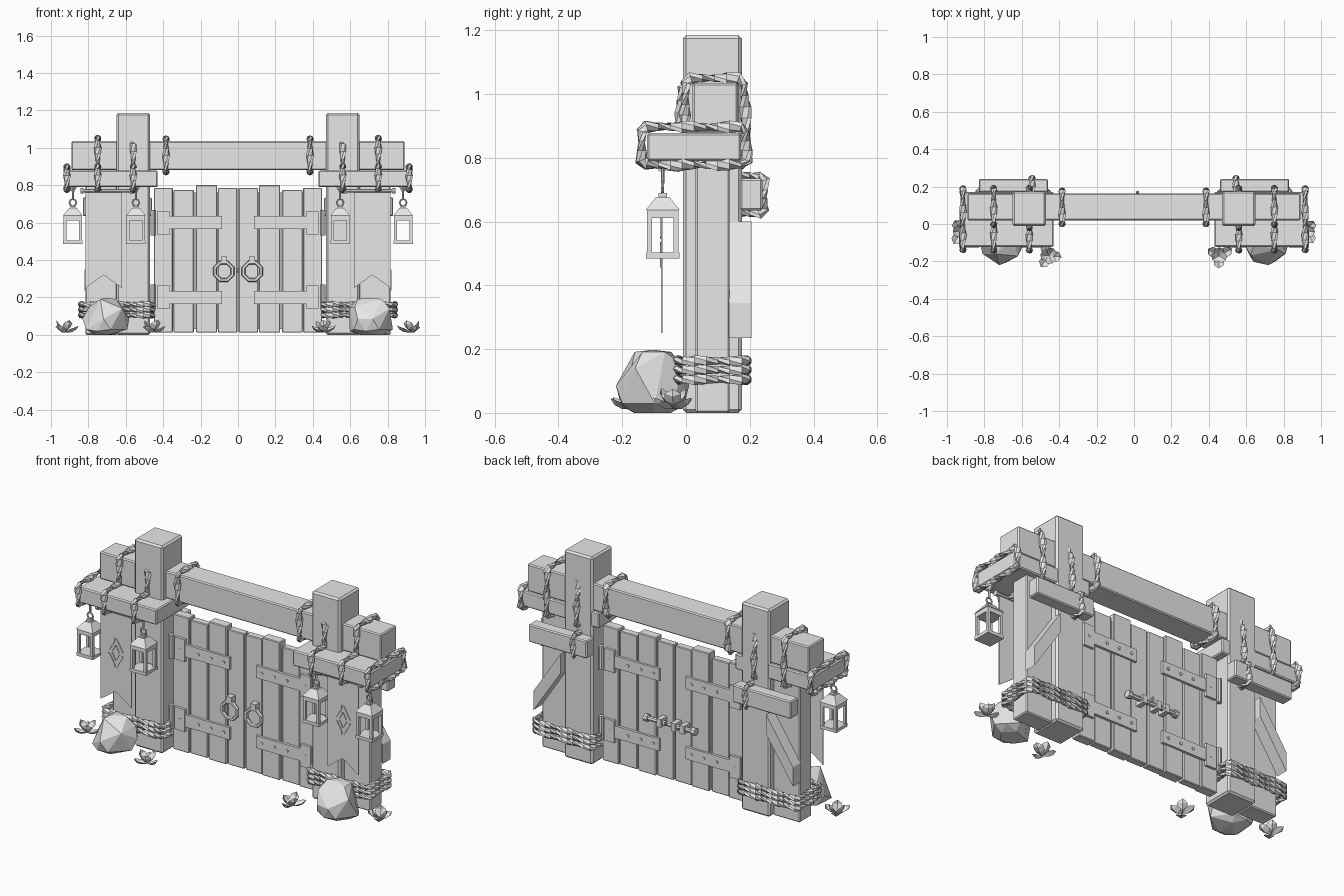
import bpy, bmesh, math, random
from mathutils import Vector, Matrix

if "Cube" in bpy.data.objects:
    bpy.data.objects.remove(bpy.data.objects["Cube"])

random.seed(4)
grey = bpy.data.materials.new("plain grey")
grey.diffuse_color = (0.8, 0.8, 0.8, 1)
grey.use_nodes = True
grey.node_tree.nodes["Principled BSDF"].inputs["Base Color"].default_value = grey.diffuse_color


def finish(bm, name, normals=True):
    if normals:
        bmesh.ops.recalc_face_normals(bm, faces=bm.faces)
    me = bpy.data.meshes.new(name)
    bm.to_mesh(me)
    bm.free()
    me.materials.append(grey)
    ob = bpy.data.objects.new(name, me)
    bpy.context.collection.objects.link(ob)
    return ob


def add_box(bm, x0, x1, y0, y1, z0, z1):
    m = Matrix.Translation(((x0 + x1) / 2, (y0 + y1) / 2, (z0 + z1) / 2)) \
        @ Matrix.Diagonal((abs(x1 - x0), y1 - y0, z1 - z0, 1))
    bmesh.ops.create_cube(bm, size=1, matrix=m)


def box(name, x0, x1, y0, y1, z0, z1, bevel=0.006):
    bm = bmesh.new()
    add_box(bm, x0, x1, y0, y1, z0, z1)
    if bevel:
        bmesh.ops.bevel(bm, geom=bm.edges[:], offset=bevel, segments=1, affect='EDGES')
    return finish(bm, name)


def add_cyl(bm, p, q, r, r2=None, n=8):
    p, q = Vector(p), Vector(q)
    rot = (q - p).to_track_quat('Z', 'Y').to_matrix().to_4x4()
    bmesh.ops.create_cone(bm, cap_ends=True, segments=n, radius1=r, radius2=r if r2 is None else r2,
                          depth=(q - p).length, matrix=Matrix.Translation((p + q) / 2) @ rot)


def prism(name, outline, y0, y1):
    """Extrude an x/z outline from y0 to y1."""
    bm = bmesh.new()
    f = bm.faces.new([bm.verts.new((x, y0, z)) for x, z in outline])
    ext = bmesh.ops.extrude_face_region(bm, geom=[f])
    bmesh.ops.translate(bm, vec=(0, y1 - y0, 0),
                        verts=[v for v in ext["geom"] if isinstance(v, bmesh.types.BMVert)])
    return finish(bm, name)


def add_loop(bm, pts, normal, a, b, step=0.035, twist=0.0, n=6):
    """Sweep an oval section around a closed path, turning it as it goes."""
    pts, normal = [Vector(p) for p in pts], Vector(normal)
    path = []
    for p, q in zip(pts, pts[1:] + pts[:1]):
        k = max(1, round((q - p).length / step))
        path += [p.lerp(q, i / k) for i in range(k)]
    m = len(path)
    turns = math.pi * round(m * twist / math.pi)
    rings = []
    for i, p in enumerate(path):
        t = (path[(i + 1) % m] - path[i - 1]).normalized()
        side = normal.cross(t).normalized()
        ring = []
        for j in range(n):
            u, w = 2 * math.pi * j / n, turns * i / m
            c, s = a * math.cos(u), b * math.sin(u)
            ring.append(bm.verts.new(p + side * (c * math.cos(w) - s * math.sin(w))
                                     + normal * (c * math.sin(w) + s * math.cos(w))))
        rings.append(ring)
    half = (n // 2) if round(turns / math.pi) % 2 else 0
    for i in range(m):
        r0, r1 = rings[i], rings[(i + 1) % m]
        o = half if i == m - 1 else 0
        for j in range(n):
            bm.faces.new((r0[j], r0[(j + 1) % n], r1[(j + 1 + o) % n], r1[(j + o) % n]))


def rope_yz(name, x, pts):
    bm = bmesh.new()
    add_loop(bm, [(x, y, z) for y, z in pts], (1, 0, 0), 0.02, 0.011, twist=0.8)
    return finish(bm, name)


def rect(y0, y1, z0, z1):
    c = 0.015  # softened corners
    return [(y0, z0 + c), (y0, z1 - c), (y0 + c, z1), (y1 - c, z1),
            (y1, z1 - c), (y1, z0 + c), (y1 - c, z0), (y0 + c, z0)]


def lantern(x, y):
    bm = bmesh.new()
    add_box(bm, x - .052, x + .052, y - .052, y + .052, .485, .503)
    add_box(bm, x - .05, x + .05, y - .05, y + .05, .612, .638)
    for sx in (-1, 1):
        for sy in (-1, 1):
            cx, cy = x + sx * .042, y + sy * .042
            add_box(bm, cx - .008, cx + .008, cy - .008, cy + .008, .5, .615)
    # roof, finial, ring, hook and ceiling cone
    m = Matrix.Translation((x, y, .657)) @ Matrix.Rotation(math.pi / 4, 4, 'Z')
    bmesh.ops.create_cone(bm, cap_ends=True, segments=4, radius1=.075, radius2=.03, depth=.04, matrix=m)
    add_box(bm, x - .013, x + .013, y - .013, y + .013, .675, .69)
    add_loop(bm, [(x + .018 * math.cos(i * math.pi / 4), y, .707 + .018 * math.sin(i * math.pi / 4))
                  for i in range(8)], (0, 1, 0), .005, .005, step=1, n=5)
    add_cyl(bm, (x, y, .72), (x, y, .79), .006, n=6)
    add_cyl(bm, (x, y, .765), (x, y, .792), .008, .025, n=6)
    finish(bm, "lantern")


def plant(x, y, turn):
    bm = bmesh.new()
    for k in range(6):
        ang = turn + k * math.pi / 3
        tilt = 0.35 + 0.5 * (k % 2)
        size = random.uniform(.075, .088)
        m = Matrix.Translation((x, y, .012)) @ Matrix.Rotation(ang, 4, 'Z') @ Matrix.Rotation(-tilt, 4, 'Y')
        mid = [bm.verts.new(m @ Vector((size * t, 0, h)))
               for t, h in ((0, 0), (.4, -.01), (.75, -.006), (1, .01))]
        for s in (-1, 1):
            e = [bm.verts.new(m @ Vector((size * t, s * w, .008))) for t, w in ((.4, .026), (.75, .026))]
            for f in ((mid[0], mid[1], e[0]), (mid[1], mid[2], e[1], e[0]), (mid[2], mid[3], e[1])):
                bm.faces.new(f if s < 0 else f[::-1])
    bmesh.ops.recalc_face_normals(bm, faces=bm.faces)
    finish(bm, "leafy_plant", False)


def rock(x, y, turn):
    bm = bmesh.new()
    bmesh.ops.create_icosphere(bm, subdivisions=2, radius=1)
    pts = [v.co.copy() for v in bm.verts if random.random() < .62]
    bm.clear()
    for p in pts:
        p = Matrix.Rotation(turn, 3, 'Z') @ p
        bm.verts.new((x + p.x * .132, y + p.y * .115, min(.198, max(0, .085 + p.z * .125))))
    hull = bmesh.ops.convex_hull(bm, input=bm.verts[:])
    bmesh.ops.delete(bm, geom=list({v for v in hull["geom_interior"] + hull["geom_unused"]
                                    if isinstance(v, bmesh.types.BMVert)}), context='VERTS')
    bmesh.ops.dissolve_limit(bm, angle_limit=.12, verts=bm.verts[:], edges=bm.edges[:])
    finish(bm, "boulder")


def door_leaf(s):
    # uneven planks, alternately set forward and back
    for i, (a, b, top) in enumerate(((.004, .108, .785), (.112, .225, .8), (.236, .345, .775), (.348, .45, .785))):
        d = .007 * (i % 2)
        box("door_plank", s * a, s * b, .062 - d, .105 + d, .012, top, .004)
    box("door_backing", s * .01, s * .44, .07, .097, .03, .76, 0)
    for z in (.2, .6):
        bm = bmesh.new()
        for y0, y1, yn in ((.043, .058, .038), (.109, .124, .129)):
            add_box(bm, s * .085, s * .39, y0, y1, z - .035, z + .035)
            add_box(bm, s * .365, s * .43, y0 - .003, y1 + .003, z - .063, z + .063)
            for x in (.12, .2, .28, .395):
                add_cyl(bm, (s * x, yn, z), (s * x, (y0 + y1) / 2, z), .009, n=6)
        for y in (.05, .117):
            add_cyl(bm, (s * .455, y, z - .068), (s * .455, y, z + .068), .014)
        finish(bm, "hinge_strap")
    # octagonal pull ring
    bm = bmesh.new()
    add_loop(bm, [(s * .076 + .05 * math.cos((i + .5) * math.pi / 4), .035,
                   .34 + .05 * math.sin((i + .5) * math.pi / 4)) for i in range(8)],
             (0, 1, 0), .011, .011, step=1)
    add_box(bm, s * .06, s * .092, .025, .062, .385, .42)
    finish(bm, "pull_ring")


def gate_side(s):
    # timbers
    box("main_post", s * .47, s * .65, -.01, .175, 0, 1.185, .01)
    box("outer_post", s * .645, s * .815, .03, .137, 0, .8)
    box("cap_plank", s * .43, s * .92, -.122, .172, .79, .878)
    box("rear_block", s * .46, s * .83, .17, .24, .635, .735)
    prism("diagonal_brace", [(s * .82, .235), (s * .82, .345), (s * .65, .6), (s * .65, .49)], .135, .205)
    # ropes
    step = [(-.14, .79), (-.14, .885), (-.125, .897), (-.005, .9), (0, 1.035), (.015, 1.05),
            (.165, 1.05), (.182, 1.03), (.19, .89), (.19, .79), (.175, .776), (-.125, .776)]
    rope_yz("plank_end_rope", s * .915, rect(-.138, .188, .778, .897))
    rope_yz("cap_rope", s * .75, step)
    rope_yz("inner_cap_rope", s * .56, [(y if z < .9 else y - .015, min(z, 1.02)) for y, z in step])
    rope_yz("beam_rope", s * .385, rect(.002, .176, .872, 1.047))
    rope_yz("rear_block_rope", s * .545, rect(.155, .244, .626, .744))
    for z in (.105, .135, .163):
        bm = bmesh.new()
        add_loop(bm, [(s * x, y, z) for x, y in rect(.458, .838, -.024, .188)],
                 (0, 0, 1), .018, .012, twist=.8)
        finish(bm, "post_rope")
    # swallow-tailed banner with a nested diamond border
    cx = .718
    prism("banner", [(s * x, z) for x, z in ((cx - .098, .78), (cx + .098, .78), (cx + .098, .25),
                                             (cx, .32), (cx - .098, .25))], -.078, -.073)
    for h, w in ((.095, .055), (.05, .028)):
        for sx in (-1, 1):
            for sz in (-1, 1):
                k = .78
                c = s * cx
                prism("banner_diamond", [(c + sx * w * .12, .54 + sz * h * .88), (c + sx * w * .88, .54 + sz * h * .12),
                                         (c + sx * w * .88 * k, .54 + sz * h * .12 * k),
                                         (c + sx * w * .12 * k, .54 + sz * h * .88 * k)], -.082, -.078)
    bm = bmesh.new()
    add_cyl(bm, (s * .575, -.075, .77), (s * .83, -.075, .77), .01)
    for x in (.572, .833):
        add_cyl(bm, (s * (x - .008), -.075, .77), (s * (x + .008), -.075, .77), .015)
    finish(bm, "banner_rod")
    lantern(s * .883, -.073)
    lantern(s * .546, -.073)
    # ground dressing
    rock(s * .71, -.105, s * .7)
    plant(s * .925, -.04, .5 + s * .5)
    plant(s * .455, -.17, .2 + s * .3)


for side in (-1, 1):
    gate_side(side)
    door_leaf(side)

box("cross_beam", -.89, .89, .02, .163, .88, 1.035)

# sliding bolt across the back of the doors
bm = bmesh.new()
add_cyl(bm, (-.15, .14, .345), (.15, .14, .345), .013)
for x in (-.15, .15):
    add_cyl(bm, (x - .012, .14, .345), (x + .012, .14, .345), .021)
for x in (-.085, -.03, .06):
    add_box(bm, x - .014, x + .014, .1, .16, .322, .368)
add_cyl(bm, (.02, .14, .345), (.02, .175, .36), .008)
finish(bm, "door_bolt")
